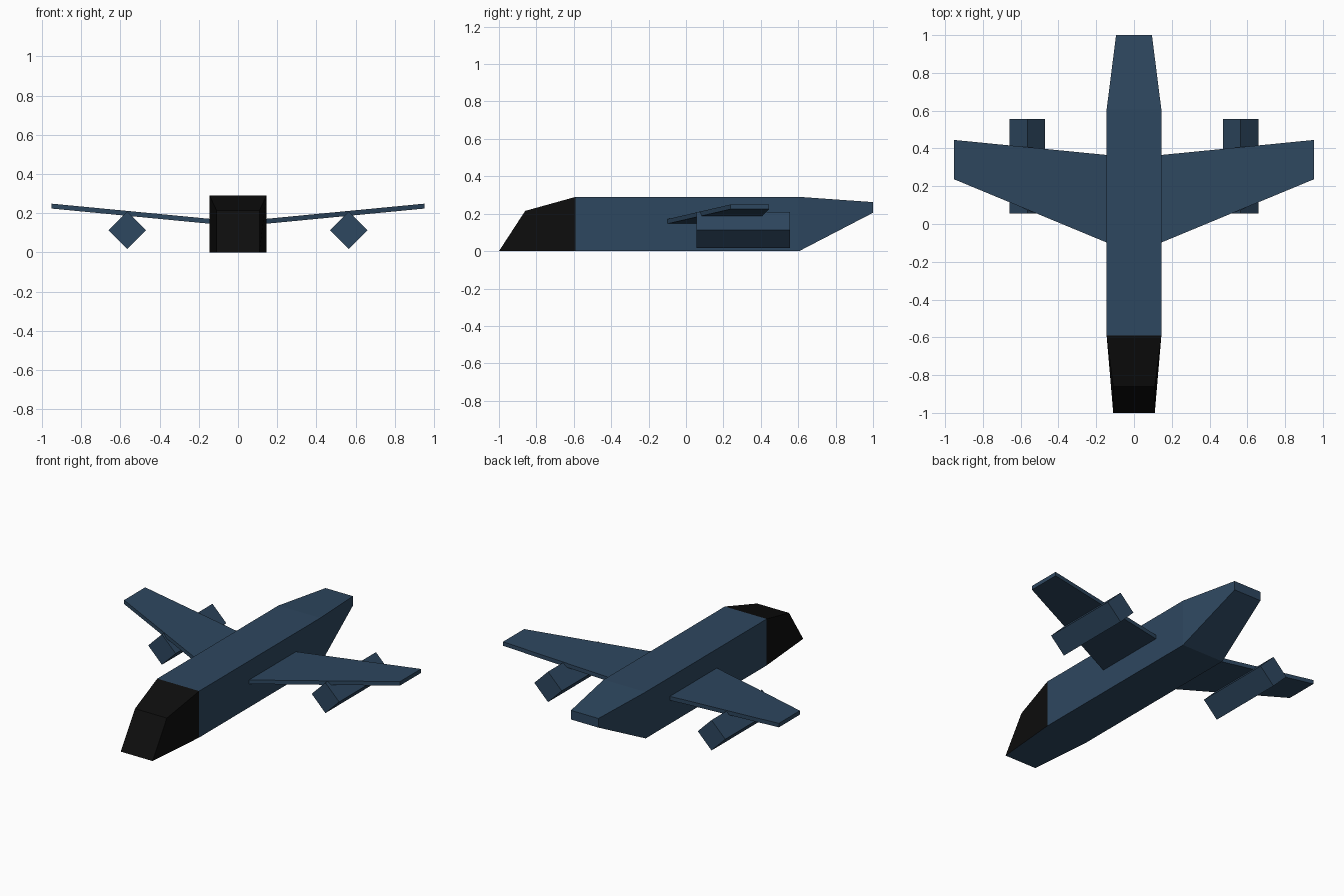
import bpy, bmesh
from mathutils import Vector

cube = bpy.data.objects.get("Cube")
if cube:
    bpy.data.objects.remove(cube, do_unlink=True)


def material(name, rgb):
    mat = bpy.data.materials.new(name)
    mat.use_nodes = True
    color = (*rgb, 1)
    mat.diffuse_color = color
    mat.node_tree.nodes["Principled BSDF"].inputs["Base Color"].default_value = color
    return mat


blue = material("slate blue", (0.027, 0.063, 0.115))
black = material("black", (0.004, 0.004, 0.004))


def loft(name, sections, mats):
    """Bridge matching cross-sections with quads and cap both ends."""
    bm = bmesh.new()
    rings = [[bm.verts.new(p) for p in s] for s in sections]
    for a, b in zip(rings, rings[1:]):
        for i in range(len(a)):
            j = (i + 1) % len(a)
            bm.faces.new((a[i], a[j], b[j], b[i]))
    bm.faces.new(rings[0])
    bm.faces.new(rings[-1])
    bmesh.ops.recalc_face_normals(bm, faces=bm.faces)
    mesh = bpy.data.meshes.new(name)
    bm.to_mesh(mesh)
    bm.free()
    for mat in mats:
        mesh.materials.append(mat)
    obj = bpy.data.objects.new(name, mesh)
    bpy.context.collection.objects.link(obj)
    return obj


# Fuselage: half width, then (y, z) of the lower and upper edges per station
stations = [
    (0.11, (-1, 0), (-0.86, 0.215)),
    (0.145, (-0.59, 0), (-0.59, 0.29)),
    (0.145, (0.605, 0), (0.605, 0.29)),
    (0.095, (1, 0.205), (1, 0.262)),
]
fuselage = loft("fuselage", [
    [(-w, *low), (w, *low), (w, *top), (-w, *top)] for w, low, top in stations
], [blue, black])

# Dark nose, leaving the belly blue
for face in fuselage.data.polygons:
    if face.center.y < -0.6 and face.normal.z > -0.5:
        face.material_index = 1

for side, label in ((1, "left"), (-1, "right")):
    # Swept wing rising toward the tip
    wing = []
    for x, front, back, z in ((0.14, -0.10, 0.365, 0.146), (0.953, 0.237, 0.445, 0.224)):
        wing.append([(side * x, front, z), (side * x, back, z),
                     (side * x, back, z + 0.025), (side * x, front, z + 0.025)])
    loft(label + "_wing", wing, [blue])

    # Diamond-section engine under the wing
    centre = Vector((side * 0.565, 0, 0.113))
    r = 0.095
    diamond = [Vector(p) for p in ((r, 0, 0), (0, 0, r), (-r, 0, 0), (0, 0, -r))]
    loft(label + "_engine", [
        [centre + d + Vector((0, y, 0)) for d in diamond] for y in (0.056, 0.555)
    ], [blue])
